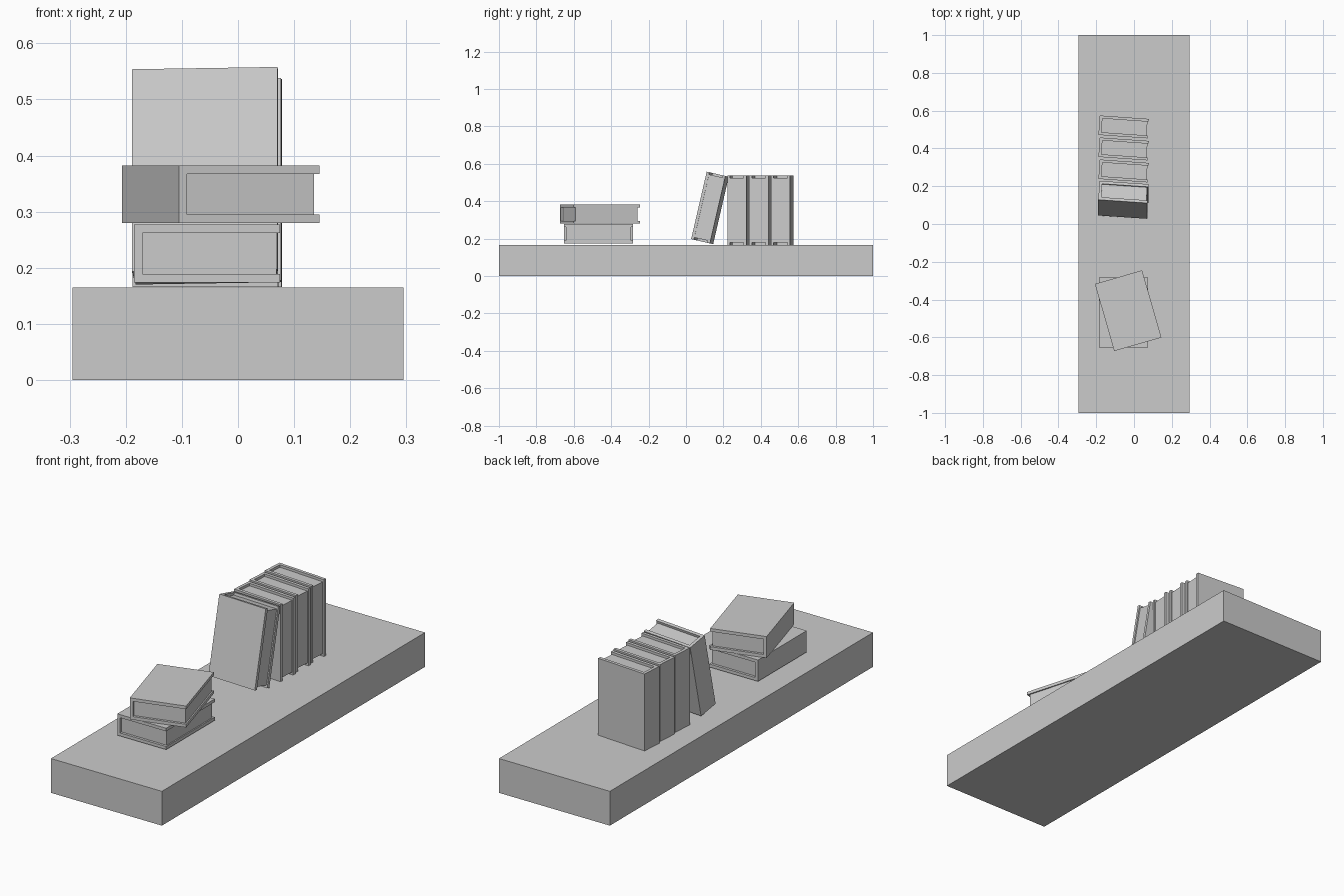
import bpy, bmesh
from math import radians
from mathutils import Matrix, Vector

if "Cube" in bpy.data.objects:
    bpy.data.objects.remove(bpy.data.objects["Cube"])

W, T, H = 0.26, 0.103, 0.37   # book width, thickness, height
C = 0.015                     # cover thickness


def make_object(name, bm, matrix):
    bmesh.ops.recalc_face_normals(bm, faces=bm.faces)
    mesh = bpy.data.meshes.new(name)
    bm.to_mesh(mesh)
    bm.free()
    obj = bpy.data.objects.new(name, mesh)
    obj.matrix_world = matrix
    bpy.context.collection.objects.link(obj)
    return obj


def box(name, lo, hi, matrix=Matrix()):
    lo, hi = Vector(lo), Vector(hi)
    bm = bmesh.new()
    bmesh.ops.create_cube(bm, size=1)
    bmesh.ops.scale(bm, vec=hi - lo, verts=bm.verts)
    bmesh.ops.translate(bm, vec=(lo + hi) / 2, verts=bm.verts)
    return make_object(name, bm, matrix)


def book(name, centre, rotation):
    m = Matrix.Translation(centre) @ rotation
    w, t, h = W / 2, T / 2, H / 2
    # cover: U profile with the spine on the -x side, extruded along the height
    profile = [(w, -t), (w, -t + C), (-w + C, -t + C), (-w + C, t - C),
               (w, t - C), (w, t), (-w, t), (-w, -t)]
    bm = bmesh.new()
    face = bm.faces.new([bm.verts.new((x, y, -h)) for x, y in profile])
    ext = bmesh.ops.extrude_face_region(bm, geom=[face])
    top = [g for g in ext["geom"] if isinstance(g, bmesh.types.BMVert)]
    bmesh.ops.translate(bm, vec=(0, 0, H), verts=top)
    make_object(name + "_cover", bm, m)
    # page block, slightly recessed on its three open sides
    box(name + "_pages", (-w + C, -t + C, -h + 0.012),
        (w - 0.006, t - C, h - 0.012), m)


def rot(angle, axis):
    return Matrix.Rotation(radians(angle), 4, axis)


# shelf board
box("shelf", (-0.295, -1, 0), (0.295, 1, 0.165))

# upright books
for i in range(3):
    book(f"upright_book_{i + 1}", (-0.055, 0.281 + i * 0.1165, 0.351), rot(-4, 'Z'))

# leaning book
book("leaning_book", (-0.056, 0.128, 0.364), rot(-13, 'X') @ rot(-4, 'Z'))

# two stacked books lying flat
book("lower_stacked_book", (-0.055, -0.468, 0.2255), rot(-90, 'X'))
book("upper_stacked_book", (-0.031, -0.459, 0.331), rot(16, 'Z') @ rot(-90, 'X'))
